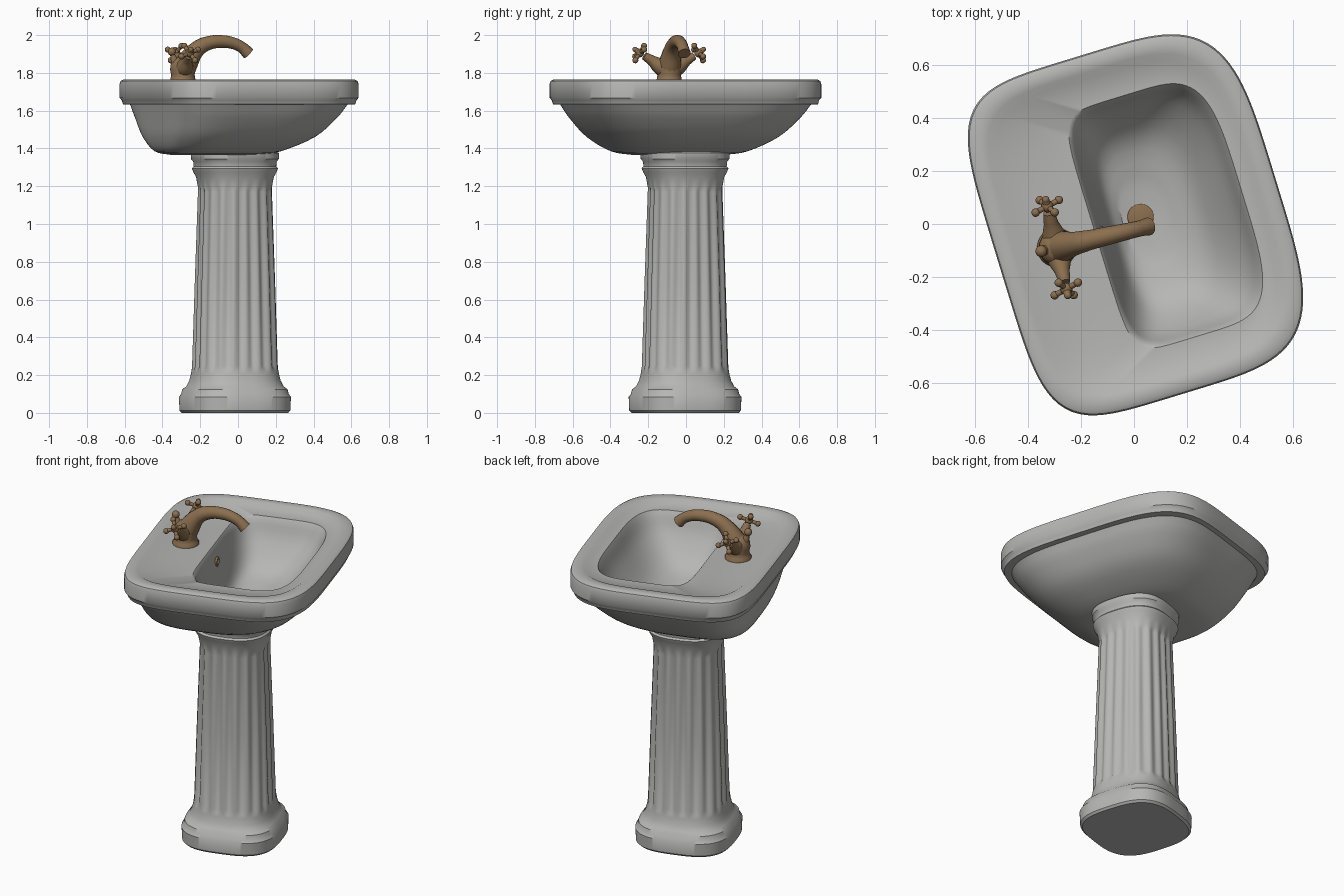
import bpy, bmesh, math
from mathutils import Vector, Matrix

if "Cube" in bpy.data.objects:
    bpy.data.objects.remove(bpy.data.objects["Cube"])

TURN = math.radians(17)          # whole basin is turned about z
TAP_TURN = math.radians(13)


def material(name, rgb):
    m = bpy.data.materials.new(name)
    m.diffuse_color = (*rgb, 1)
    m.use_nodes = True
    m.node_tree.nodes["Principled BSDF"].inputs["Base Color"].default_value = m.diffuse_color
    return m


CERAMIC = material("grey ceramic", (0.47, 0.47, 0.46))
BRASS = material("aged brass", (0.26, 0.16, 0.078))


def add_object(name, mesh, mat, matrix):
    mesh.materials.append(mat)
    ob = bpy.data.objects.new(name, mesh)
    bpy.context.collection.objects.link(ob)
    ob.matrix_world = matrix
    return ob


def smooth_keys(keys, steps=4):
    """Catmull-Rom interpolation between key tuples."""
    k = [Vector(p) for p in keys]
    k = [2 * k[0] - k[1]] + k + [2 * k[-1] - k[-2]]
    out = []
    for a, b, c, d in zip(k, k[1:], k[2:], k[3:]):
        for i in range(steps):
            t = i / steps
            out.append(tuple(b + (c - a) * (t / 2) + (2 * a - 5 * b + 4 * c - d) * (t * t / 2)
                             + (3 * b - a - 3 * c + d) * (t ** 3 / 2)))
    return out + [tuple(k[-2])]


def with_powers(keys, first, last):
    """Add corner powers that run evenly from first to last."""
    rows = []
    for i, key in enumerate(keys):
        t = i / (len(keys) - 1)
        rows.append((*key, *(f + (e - f) * t for f, e in zip(first, last)), 0))
    return rows


def loft(name, sections, mat, matrix, n=120, flutes=0):
    """Sections: z, u_min, u_max, half_v, back_power, front_power, flute_depth."""
    bm = bmesh.new()
    rings = []
    for z, u0, u1, b, pb, pf, depth in sections:
        mid, a = (u0 + u1) / 2, (u1 - u0) / 2
        ring = []
        for i in range(n):
            t = 2 * math.pi * i / n
            c, s = math.cos(t), math.sin(t)
            p = pb if c < 0 else pf
            r = (abs(c / a) ** p + abs(s / b) ** p) ** (-1 / p)
            r *= 1 - depth * math.sin(flutes * t / 2) ** 2
            ring.append(bm.verts.new((mid + r * c, r * s, z)))
        rings.append(ring)
    for lo, hi in zip(rings, rings[1:]):
        for i in range(n):
            j = (i + 1) % n
            bm.faces.new((lo[i], lo[j], hi[j], hi[i]))
    bm.faces.new(rings[0][::-1])
    bm.faces.new(rings[-1])
    bmesh.ops.recalc_face_normals(bm, faces=bm.faces)
    mesh = bpy.data.meshes.new(name)
    bm.to_mesh(mesh)
    bm.free()
    return add_object(name, mesh, mat, matrix)


def lathe(name, profile, mat, matrix):
    return loft(name, [(z, -r, r, r, 2, 2, 0) for z, r in profile], mat, matrix, 40)


def tube(name, points, mat, matrix):
    """Smooth tube through (x, y, z, radius) points."""
    cu = bpy.data.curves.new(name, 'CURVE')
    cu.dimensions = '3D'
    cu.bevel_depth = 1
    cu.bevel_resolution = 5
    cu.resolution_u = 6
    cu.use_fill_caps = True
    sp = cu.splines.new('BEZIER')
    sp.bezier_points.add(len(points) - 1)
    for bp, (x, y, z, r) in zip(sp.bezier_points, points):
        bp.co = (x, y, z)
        bp.radius = r
        bp.handle_left_type = bp.handle_right_type = 'AUTO'
    return add_object(name, cu, mat, matrix)


def ball(name, centre, r, mat, matrix):
    bm = bmesh.new()
    bmesh.ops.create_uvsphere(bm, u_segments=16, v_segments=10, radius=r,
                              matrix=Matrix.Translation(centre))
    mesh = bpy.data.meshes.new(name)
    bm.to_mesh(mesh)
    bm.free()
    return add_object(name, mesh, mat, matrix)


BASIN = Matrix.Rotation(TURN, 4, 'Z')

# Basin: one continuous shell, underside -> rim -> deck -> bowl floor
under = smooth_keys([(1.365, -.34, .08, .23), (1.385, -.415, .20, .345),
                     (1.46, -.455, .365, .48), (1.56, -.475, .465, .575),
                     (1.632, -.488, .51, .622)])
rim = [(z, -.532 + i, .561 - i, .667 - i, 5, 4, 0) for z, i in (
    (1.634, .016), (1.655, .01), (1.668, 0), (1.74, 0), (1.757, .005),
    (1.765, .019), (1.765, .067), (1.748, .092))]
bowl = smooth_keys([(1.735, -.142, .418, .467), (1.62, -.115, .365, .42),
                    (1.49, -.08, .25, .305), (1.435, -.04, .12, .13)])
loft("basin", with_powers(under, (3, 2.5), (4.5, 3.8)) + rim
     + [(1.747, -.15, .425, .475, 7, 4, 0)] + with_powers(bowl, (6, 4), (2.2, 2.2)),
     CERAMIC, BASIN, 160)

# Fluted pedestal with moulded foot and collar
pedestal = []
for z, r in ((0, .265), (.012, .276), (.085, .279), (.10, .268), (.125, .262), (.14, .248),
             (.17, .233), (.205, .224), (.225, .221), (.25, .22), (.7, .206), (1.17, .19),
             (1.2, .189), (1.25, .198), (1.275, .212), (1.295, .219), (1.305, .21),
             (1.33, .212), (1.345, .224), (1.375, .224), (1.39, .2)):
    p = 3 if z < .13 else 2.6
    depth = .06 if .24 < z < 1.18 else 0
    pedestal.append((z, -r - .017, r - .017, r * 1.01, p, p, depth))
loft("pedestal", pedestal, CERAMIC, BASIN, 200, 20)

# Drain and overflow ring
lathe("drain", [(1.42, .05), (1.441, .05), (1.445, .042)], BRASS,
      BASIN @ Matrix.Translation((.032, .018, 0)))
ring = [(0, .022 * math.cos(i * math.pi / 6), .022 * math.sin(i * math.pi / 6), .007)
        for i in range(13)]
tube("overflow_ring", ring, BRASS, BASIN @ Matrix.Translation((-.122, 0, 1.66)))

# Tap body
TAP = (Matrix.Translation(BASIN @ Vector((-.305, 0, 0)))
       @ Matrix.Rotation(TAP_TURN, 4, 'Z'))
lathe("tap_body", [(1.74, .074), (1.757, .074), (1.767, .066), (1.79, .062), (1.815, .068),
                   (1.84, .066), (1.865, .054), (1.885, .03)], BRASS, TAP)

# Spout with a flared tip
tube("spout", [(0, 0, 1.82, .066), (.08, 0, 1.928, .043), (.14, 0, 1.958, .037),
               (.215, 0, 1.966, .034), (.285, 0, 1.953, .031), (.325, 0, 1.932, .03),
               (.357, 0, 1.902, .034)], BRASS, TAP)

# Lift knob behind the body
tube("lift_rod", [(-.03, 0, 1.82, .03), (-.058, 0, 1.90, .012)], BRASS, TAP)
ball("lift_knob", (-.06, 0, 1.912), .022, BRASS, TAP)

# Two valve arms with cross handles
for side, label in ((1, "left"), (-1, "right")):
    tube(label + "_valve_arm", [(0, 0, 1.81, .055), (0, side * .05, 1.835, .045),
                                (0, side * .095, 1.866, .028), (0, side * .135, 1.89, .021)],
         BRASS, TAP)
    axis = Vector((0, side * .8, .6))
    hub = Vector((0, side * .16, 1.905))
    end = hub + axis * .032
    ball(label + "_handle_hub", hub, .023, BRASS, TAP)
    tube(label + "_handle_cap", [(*hub, .018), (*end, .013)], BRASS, TAP)
    ball(label + "_handle_cap_end", end, .014, BRASS, TAP)
    across = Vector((1, 0, 0))
    upward = axis.cross(across)
    for k in range(4):
        a = math.radians(25 + 90 * k)
        tip = hub + (across * math.cos(a) + upward * math.sin(a)) * .053
        tube(f"{label}_handle_spoke_{k + 1}", [(*hub, .01), (*tip, .011)], BRASS, TAP)
        ball(f"{label}_handle_tip_{k + 1}", tip, .016, BRASS, TAP)

# Turn curves into meshes and smooth everything
bpy.ops.object.select_all(action='SELECT')
bpy.context.view_layer.objects.active = bpy.context.selected_objects[0]
bpy.ops.object.convert(target='MESH')
bpy.ops.object.shade_smooth_by_angle(angle=math.radians(40))
